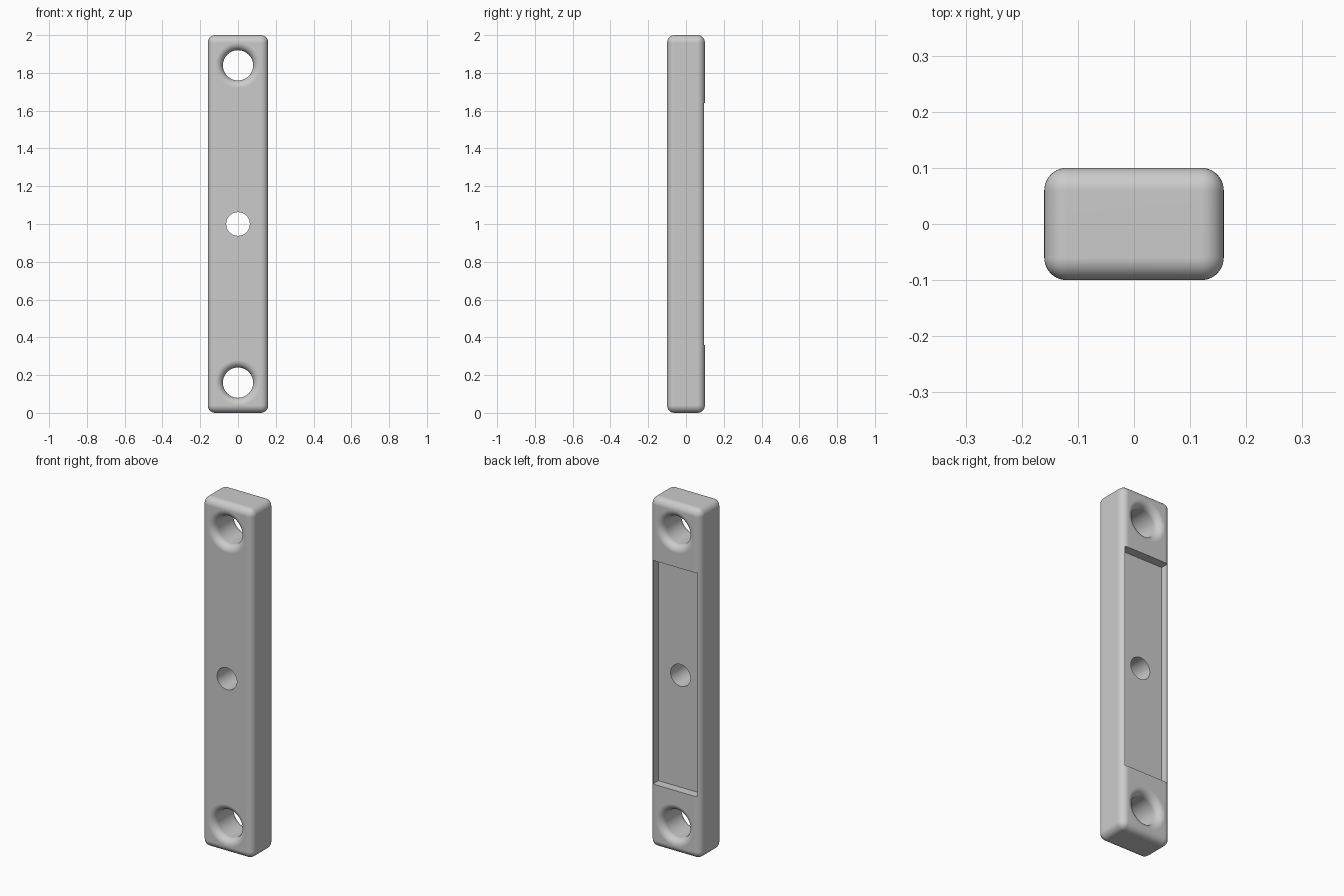
import bpy
import bmesh
import math
from mathutils import Matrix

cube = bpy.data.objects.get("Cube")
if cube:
    bpy.data.objects.remove(cube, do_unlink=True)

WIDTH, DEPTH, HEIGHT = 0.32, 0.20, 2.0
ROUND = 0.04
HOLE_R, HOLE_INSET = 0.08, 0.16
LIP = 0.0395

grey = bpy.data.materials.new("light grey")
grey.use_nodes = True
colour = (0.6, 0.6, 0.6, 1)
grey.diffuse_color = colour
grey.node_tree.nodes["Principled BSDF"].inputs["Base Color"].default_value = colour


def make_object(name, bm):
    bmesh.ops.recalc_face_normals(bm, faces=bm.faces)
    mesh = bpy.data.meshes.new(name)
    bm.to_mesh(mesh)
    bm.free()
    mesh.materials.append(grey)
    obj = bpy.data.objects.new(name, mesh)
    bpy.context.collection.objects.link(obj)
    return obj


def box(name, size, centre):
    bm = bmesh.new()
    bmesh.ops.create_cube(bm, size=1)
    bmesh.ops.scale(bm, vec=size, verts=bm.verts)
    bmesh.ops.translate(bm, vec=centre, verts=bm.verts)
    return make_object(name, bm)


def turned(name, profile, z, steps=64):
    """Solid of (radius, y) points turned about the y axis at height z."""
    bm = bmesh.new()
    rings = []
    for r, y in profile:
        angles = [math.tau * i / steps for i in range(steps)]
        rings.append([bm.verts.new((r * math.cos(a), y, z + r * math.sin(a))) for a in angles])
    for a, b in zip(rings, rings[1:]):
        for i in range(steps):
            j = (i + 1) % steps
            bm.faces.new((a[i], a[j], b[j], b[i]))
    bm.faces.new(rings[0])
    bm.faces.new(rings[-1])
    return make_object(name, bm)


# Rounded bar
bar = box("mounting_bar", (WIDTH, DEPTH, HEIGHT), (0, 0, HEIGHT / 2))
bevel = bar.modifiers.new("rounded edges", "BEVEL")
bevel.width = ROUND
bevel.segments = 10

# End holes with rounded lips on both faces
half = DEPTH / 2
lip = []
for i in range(11):
    t = math.pi / 2 * i / 10
    lip.append((HOLE_R + LIP * (1 - math.sin(t)), half - LIP * (1 - math.cos(t))))
lip.insert(0, (HOLE_R + LIP, half + 0.02))
profile = lip + [(r, -y) for r, y in reversed(lip)]
cutters = [turned("lower_hole_cutter", profile, HOLE_INSET),
           turned("upper_hole_cutter", profile, HEIGHT - HOLE_INSET)]

# Plain centre hole and the long pocket in the back
cutters.append(turned("centre_hole_cutter", [(0.0625, -0.2), (0.0625, 0.2)], HEIGHT / 2))
cutters.append(box("back_pocket_cutter", (0.28, 0.1, 1.28), (0, 0.1, HEIGHT / 2)))

for cutter in cutters:
    cutter.hide_render = True
    cut = bar.modifiers.new(cutter.name, "BOOLEAN")
    cut.operation = "DIFFERENCE"
    cut.solver = "EXACT"
    cut.object = cutter

# Apply the cuts, then smooth the rounded areas and keep flats flat
bpy.context.view_layer.update()
bpy.ops.object.select_all(action="DESELECT")
bar.select_set(True)
bpy.context.view_layer.objects.active = bar
for name in [m.name for m in bar.modifiers]:
    bpy.ops.object.modifier_apply(modifier=name)
for cutter in cutters:
    bpy.data.objects.remove(cutter, do_unlink=True)
bpy.ops.object.shade_smooth_by_angle(angle=math.radians(30))
weighted = bar.modifiers.new("flat faces", "WEIGHTED_NORMAL")
weighted.keep_sharp = True
